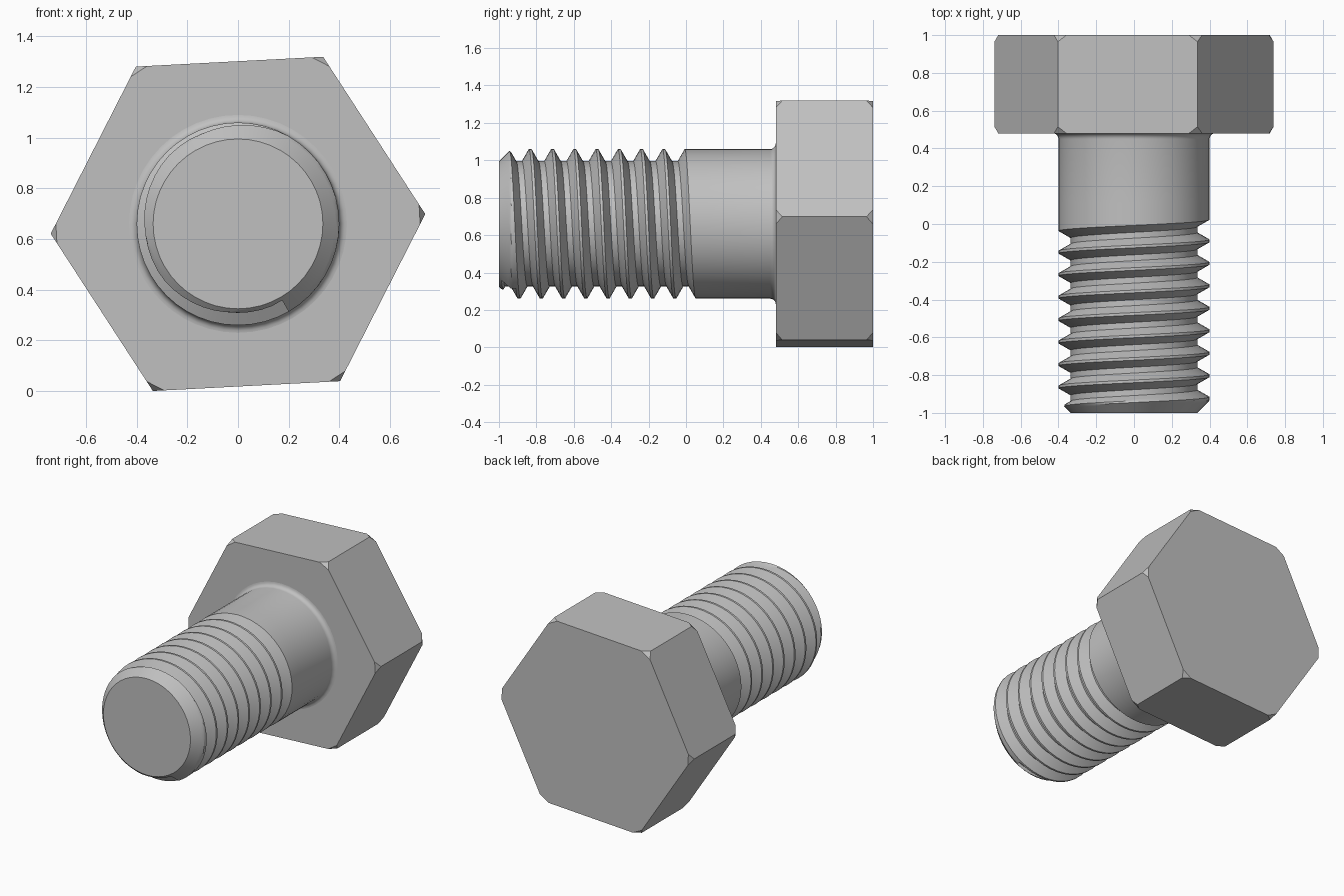
import bpy, bmesh
from math import sin, cos, pi, radians
from mathutils import Vector

cube = bpy.data.objects.get("Cube")
if cube:
    bpy.data.objects.remove(cube, do_unlink=True)

AXIS_Z = 0.66                      # height of the bolt's axis, which runs along y
SEGS = 48                          # sides of the shaft
CREST, ROOT = 0.40, 0.335          # thread radii
PITCH = 0.119
START, END = -364 / SEGS, 30 / SEGS   # turns where the groove begins and ends
TIP, THREAD_TOP = -1.0, 0.11
HEAD_FRONT, HEAD_BACK = 0.48, 1.0

steel = bpy.data.materials.new("steel_grey")
steel.use_nodes = True
GREY = (0.53, 0.53, 0.53, 1)
steel.diffuse_color = GREY
steel.node_tree.nodes["Principled BSDF"].inputs["Base Color"].default_value = GREY


def finish(bm, name):
    bmesh.ops.recalc_face_normals(bm, faces=bm.faces)
    mesh = bpy.data.meshes.new(name)
    bm.to_mesh(mesh)
    bm.free()
    mesh.materials.append(steel)
    obj = bpy.data.objects.new(name, mesh)
    bpy.context.collection.objects.link(obj)
    bpy.ops.object.select_all(action="DESELECT")
    obj.select_set(True)
    bpy.context.view_layer.objects.active = obj
    bpy.ops.object.shade_smooth_by_angle(angle=radians(28))
    return obj


def polar(r, turn, y):
    a = 2 * pi * turn
    return Vector((r * sin(a), y, AXIS_Z + r * cos(a)))


def bridge(bm, rows):
    for a, b in zip(rows, rows[1:]):
        for i in range(len(a) - 1):
            bm.faces.new((a[i], a[i + 1], b[i + 1], b[i]))


# Threaded shaft: a groove profile swept along a helix, clipped by the tip chamfer
root_half, crest_half = 0.13, 0.44     # in pitches, from the groove's centre
half = [0.065, root_half]
half += [root_half + (crest_half - root_half) * k / 4 for k in range(1, 5)] + [0.5]
offsets = [-s for s in reversed(half)] + [0] + half


def groove_radius(s):
    t = (abs(s) - root_half) / (crest_half - root_half)
    return ROOT + (CREST - ROOT) * min(max(t, 0), 1)


def column(bm, turn, cut):
    verts = []
    for s in offsets:
        y = min(max(PITCH * (turn - 0.5 + s), TIP), THREAD_TOP)
        r = groove_radius(s) if cut and y < THREAD_TOP else CREST
        verts.append(bm.verts.new(polar(min(r, ROOT + y - TIP), turn, y)))
    return verts


bm = bmesh.new()
columns = []
for i in range(-9 * SEGS, 2 * SEGS + 1):
    turn = i / SEGS
    if turn == END:
        columns.append(column(bm, turn, True))
    if turn == START:
        columns.append(column(bm, turn, False))
    columns.append(column(bm, turn, START <= turn < END))
bridge(bm, columns)

# Plain shank with a fillet under the head
FILLET = 0.03
profile = [(CREST, THREAD_TOP)]
for k in range(6):
    a = k * pi / 10
    profile.append((CREST + FILLET * (1 - cos(a)), HEAD_FRONT - FILLET * (1 - sin(a))))
bridge(bm, [[bm.verts.new(polar(r, i / SEGS, y)) for i in range(SEGS + 1)]
            for r, y in profile])

# Flat tip
bm.faces.new([bm.verts.new(polar(ROOT, i / SEGS, TIP)) for i in range(SEGS)])
bmesh.ops.remove_doubles(bm, verts=bm.verts, dist=0.0001)
bmesh.ops.dissolve_degenerate(bm, edges=bm.edges, dist=0.0001)
finish(bm, "threaded_shaft")

# Hexagonal head with its corners cut off
HEX_R, TWIST = 0.74, radians(3)
CUT_SIDE, CUT_DEPTH = 0.045, 0.035
bm = bmesh.new()
hexagon = [Vector((HEX_R * cos(TWIST + k * pi / 3), 0,
                   AXIS_Z + HEX_R * sin(TWIST + k * pi / 3))) for k in range(6)]
for k, corner in enumerate(hexagon):
    for y, inward in ((HEAD_FRONT, 1), (HEAD_BACK, -1)):
        bm.verts.new(corner + Vector((0, y + inward * CUT_DEPTH, 0)))
        for other in (hexagon[k - 1], hexagon[(k + 1) % 6]):
            side = (other - corner).normalized() * CUT_SIDE
            bm.verts.new(corner + side + Vector((0, y, 0)))
bmesh.ops.convex_hull(bm, input=bm.verts)
bmesh.ops.dissolve_limit(bm, angle_limit=radians(1), verts=bm.verts, edges=bm.edges)
finish(bm, "hex_head")
